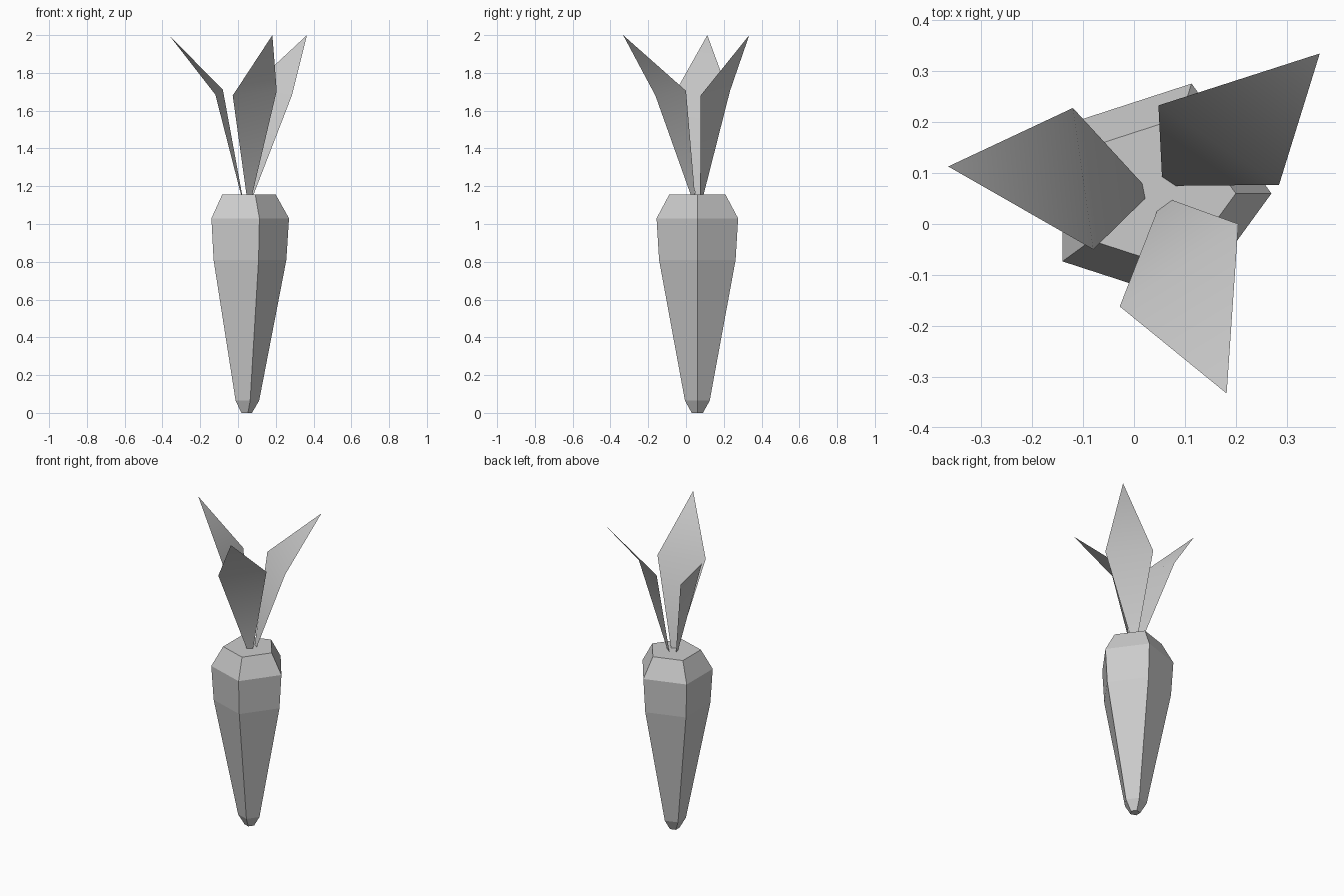
import bpy
import bmesh
from math import cos, sin, tau, radians

if "Cube" in bpy.data.objects:
    bpy.data.objects.remove(bpy.data.objects["Cube"])

# One plain grey for everything
GREY = (0.6, 0.6, 0.6, 1.0)
grey = bpy.data.materials.new("plain grey")
grey.use_nodes = True
grey.diffuse_color = GREY
bsdf = grey.node_tree.nodes["Principled BSDF"]
bsdf.inputs["Base Color"].default_value = GREY
bsdf.inputs["Roughness"].default_value = 0.8


def finish(bm, name):
    mesh = bpy.data.meshes.new(name)
    bm.to_mesh(mesh)
    bm.free()
    mesh.materials.append(grey)
    obj = bpy.data.objects.new(name, mesh)
    bpy.context.collection.objects.link(obj)
    return obj


# Root: five-sided tapering body lofted through (radius, height) rings
SIDES = 5
CENTRE = (0.043, 0.06)
PROFILE = [(0.031, 0), (0.069, 0.065), (0.213, 0.81), (0.227, 1.03), (0.157, 1.155)]

bm = bmesh.new()
rings = [[bm.verts.new((CENTRE[0] + r * cos(tau * i / SIDES),
                        CENTRE[1] + r * sin(tau * i / SIDES), z))
          for i in range(SIDES)] for r, z in PROFILE]
for low, high in zip(rings, rings[1:]):
    for i in range(SIDES):
        j = (i + 1) % SIDES
        bm.faces.new((low[i], low[j], high[j], high[i]))
bm.faces.new(rings[0][::-1])
bm.faces.new(rings[-1])
finish(bm, "root")


# Leaves: thin pointed blades, a tapering lower panel and a triangular tip
def leaf(name, base_a, side_a, tip, side_b, base_b):
    bm = bmesh.new()
    a, sa, t, sb, b = [bm.verts.new(p) for p in (base_a, side_a, tip, side_b, base_b)]
    bm.faces.new((a, sa, sb, b))
    bm.faces.new((sa, t, sb))
    obj = finish(bm, name)
    bpy.ops.object.select_all(action='DESELECT')
    bpy.context.view_layer.objects.active = obj
    obj.select_set(True)
    bpy.ops.object.shade_smooth_by_angle(angle=radians(30))


BASE = 1.155
leaf("front_leaf", (0.045, 0.025, BASE), (-0.028, -0.162, 1.68), (0.182, -0.333, 2),
     (0.205, 0, 1.705), (0.075, 0.047, BASE))
leaf("back_left_leaf", (0.082, 0.075, BASE), (0.285, 0.077, 1.68), (0.365, 0.335, 2),
     (0.048, 0.233, 1.705), (0.055, 0.093, BASE))
leaf("right_leaf", (0.016, 0.08, BASE), (-0.12, 0.228, 1.685), (-0.365, 0.113, 2),
     (-0.08, -0.05, 1.71), (0.022, 0.05, BASE))
